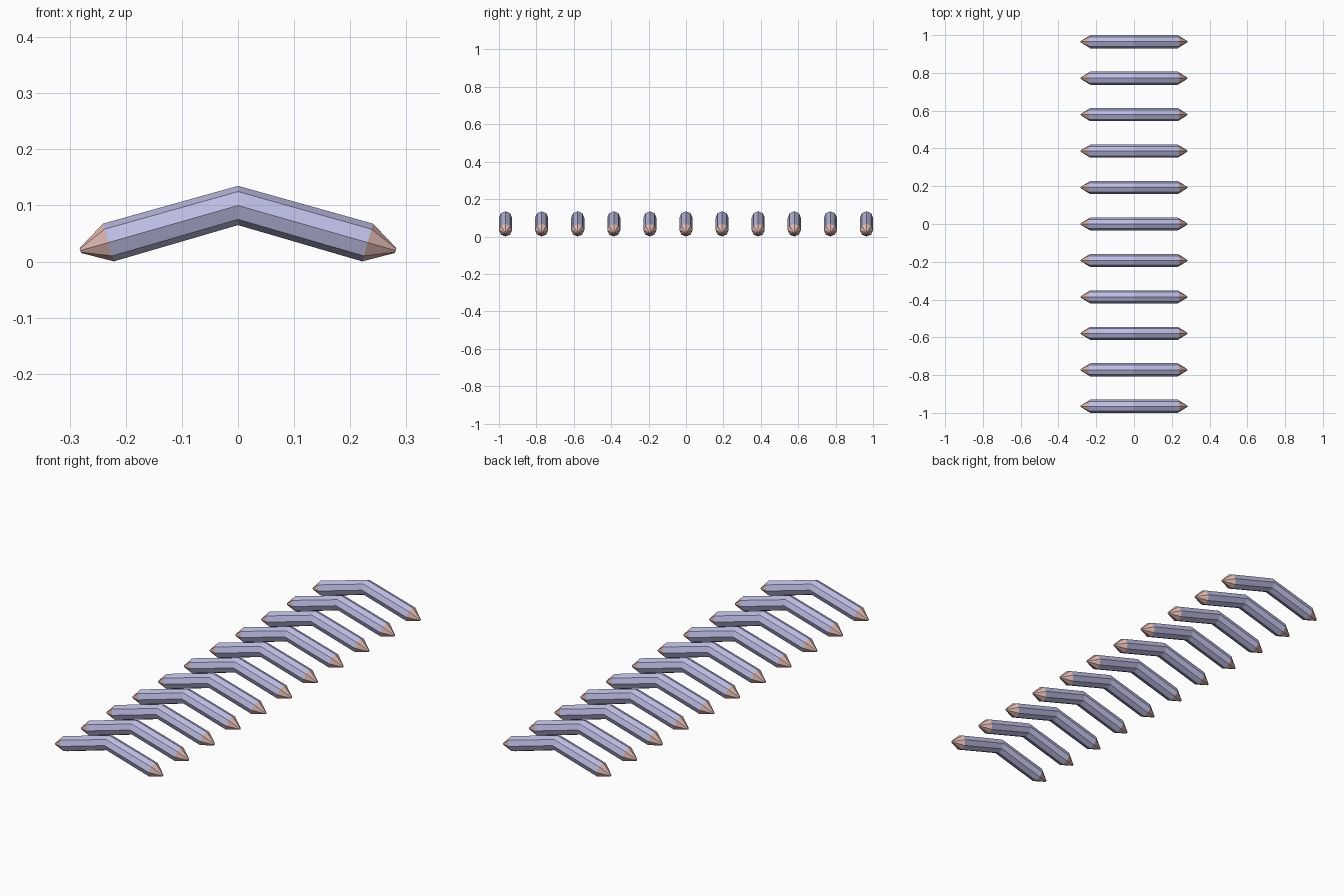
import bpy, bmesh
from math import sin, cos, pi, atan2
from mathutils import Vector

if "Cube" in bpy.data.objects:
    bpy.data.objects.remove(bpy.data.objects["Cube"])

SIDES, R, COUNT, PITCH = 8, 0.035, 11, 0.193
APEX, END = Vector((0, 0, 0.100)), Vector((0.231, 0, 0.034))
TILT = atan2(APEX.z - END.z, END.x)
AXIS = Vector((cos(TILT), 0, -sin(TILT)))
TIP = END + AXIS * 0.052


def material(name, color):
    m = bpy.data.materials.new(name)
    m.diffuse_color = (*color, 1)
    m.use_nodes = True
    m.node_tree.nodes["Principled BSDF"].inputs["Base Color"].default_value = m.diffuse_color
    return m


def ring(bm, centre, radius, tilt):
    """Octagonal ring facing along x, tilted about y."""
    verts = []
    for i in range(SIDES):
        a = 2 * pi * i / SIDES
        v = Vector((sin(tilt) * sin(a), cos(a), cos(tilt) * sin(a))) * radius
        verts.append(bm.verts.new(centre + v))
    return verts


def loft(name, sections, mat, y):
    """Skin a list of (centre, radius, tilt) rings and cap both ends."""
    bm = bmesh.new()
    rings = [ring(bm, *s) for s in sections]
    for a, b in zip(rings, rings[1:]):
        for i in range(SIDES):
            j = (i + 1) % SIDES
            bm.faces.new((a[i], a[j], b[j], b[i]))
    bm.faces.new(rings[0])
    bm.faces.new(rings[-1])
    bmesh.ops.recalc_face_normals(bm, faces=bm.faces)
    mesh = bpy.data.meshes.new(name)
    bm.to_mesh(mesh)
    bm.free()
    mesh.materials.append(mat)
    ob = bpy.data.objects.new(name, mesh)
    ob.location.y = y
    bpy.context.collection.objects.link(ob)


def flip(v):
    return Vector((-v.x, v.y, v.z))


blue = material("rod_blue", (0.50, 0.50, 0.76))
pink = material("tip_pink", (0.76, 0.49, 0.44))

for k in range(COUNT):
    y = (k - (COUNT - 1) / 2) * PITCH
    # Bent rod
    loft(f"bent_rod_{k}", [(flip(END), R, -TILT), (APEX, R, 0), (END, R, TILT)], blue, y)
    # Blunt pointed tips at both ends
    loft(f"right_tip_{k}", [(END, R, TILT), (TIP, 0.0045, TILT)], pink, y)
    loft(f"left_tip_{k}", [(flip(END), R, -TILT), (flip(TIP), 0.0045, -TILT)], pink, y)
